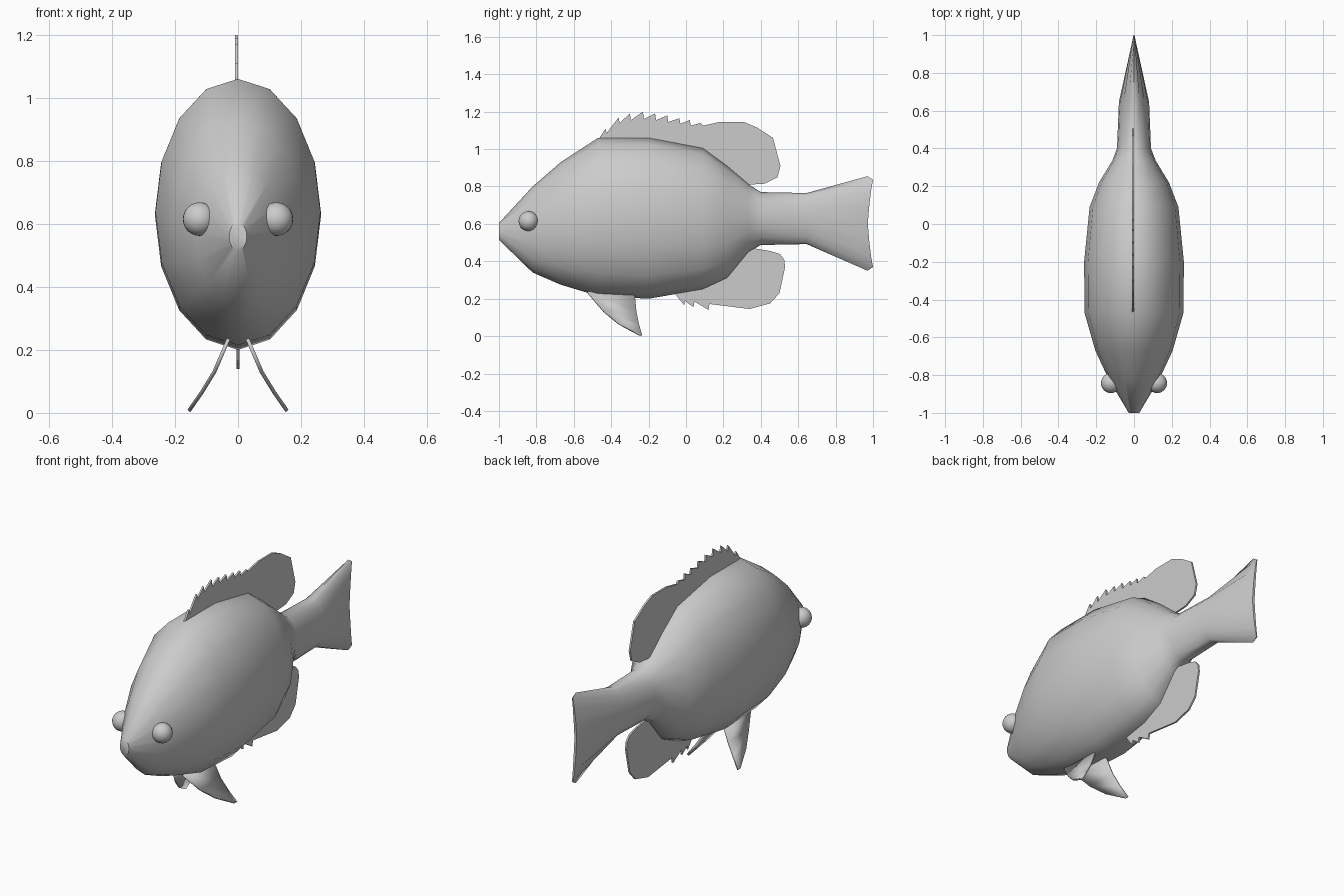
import bpy, bmesh
from math import sin, cos, pi, radians

if "Cube" in bpy.data.objects:
    bpy.data.objects.remove(bpy.data.objects["Cube"])


def make(name, bm, smooth=None):
    bmesh.ops.recalc_face_normals(bm, faces=bm.faces[:])
    me = bpy.data.meshes.new(name)
    bm.to_mesh(me)
    bm.free()
    ob = bpy.data.objects.new(name, me)
    bpy.context.collection.objects.link(ob)
    if smooth:
        bpy.ops.object.select_all(action='DESELECT')
        ob.select_set(True)
        bpy.context.view_layer.objects.active = ob
        bpy.ops.object.shade_smooth_by_angle(angle=radians(smooth))
    return ob


def plate(name, profile, x, t):
    # flat fin: side outline (y, z) given a thickness in x
    bm = bmesh.new()
    face = bm.faces.new([bm.verts.new((x - t / 2, y, z)) for y, z in profile])
    new = bmesh.ops.extrude_face_region(bm, geom=[face])["geom"]
    bmesh.ops.translate(bm, vec=(t, 0, 0),
                        verts=[g for g in new if isinstance(g, bmesh.types.BMVert)])
    bmesh.ops.triangulate(bm, faces=[f for f in bm.faces if len(f.verts) > 4])
    return make(name, bm)


# body and tail: 16-sided oval rings (y, top, bottom, half width)
SIDES = 16
rings = [(-1.0, .605, .515, .028), (-.82, .80, .34, .135), (-.67, .93, .275, .205),
         (-.47, 1.06, .215, .262), (-.2, 1.06, .2, .264), (.09, 1.005, .25, .235),
         (.22, .91, .31, .185), (.335, .812, .45, .115), (.4, .77, .487, .09),
         (.645, .765, .492, .08), (.97, .855, .35, .007)]
tail_edge = [.97, 1.0, .99, .98, .972]   # notched tail end, tip to middle
bm = bmesh.new()
loops = []
for i, (y, top, bot, w) in enumerate(rings):
    loop = []
    for k in range(SIDES):
        a = 2 * pi * k / SIDES
        q = min(k % 8, 8 - k % 8)
        yy = tail_edge[q] if i == len(rings) - 1 else y
        z = (top + bot) / 2 + (top - bot) / 2 * cos(a)
        loop.append(bm.verts.new((w * sin(a), yy, z)))
    loops.append(loop)
for a, b in zip(loops, loops[1:]):
    for k in range(SIDES):
        n = (k + 1) % SIDES
        bm.faces.new((a[k], a[n], b[n], b[k]))
bm.faces.new(loops[0])
# close the tail end with strips across its thickness
end = loops[-1]
for k in range(SIDES // 2):
    quad = [end[k], end[k + 1], end[(-k - 1) % SIDES], end[-k % SIDES]]
    bm.faces.new(list(dict.fromkeys(quad)))
make("body", bm, 50)

# back fin with spines
plate("dorsal_fin", [
    (-.47, 1.05), (-.43, 1.11), (-.425, 1.085), (-.36, 1.17), (-.355, 1.14),
    (-.3, 1.19), (-.295, 1.155), (-.23, 1.2), (-.225, 1.16), (-.165, 1.19),
    (-.16, 1.155), (-.1, 1.18), (-.095, 1.145), (-.035, 1.165), (-.03, 1.135),
    (.02, 1.155), (.025, 1.125), (.08, 1.14), (.09, 1.125), (.18, 1.145),
    (.31, 1.145), (.38, 1.115), (.465, 1.06), (.505, .91), (.49, .85),
    (.42, .815), (.34, .81), (.2, .85), (-.2, 1.0)], -.005, .01)

# belly fin with spines
plate("anal_fin", [
    (-.07, .24), (-.01, .165), (-.005, .188), (.04, .155), (.045, .185),
    (.12, .14), (.125, .172), (.34, .145), (.45, .175), (.5, .23),
    (.53, .37), (.525, .41), (.5, .44), (.45, .455), (.36, .47), (.2, .4),
    (.05, .3)], 0, .01)

# paired lower fins: curved tapering sheets (x, z, front y, back y)
rows = [(.03, .235, -.53, -.275), (.075, .13, -.44, -.265),
        (.115, .065, -.36, -.252), (.156, .006, -.25, -.236)]
for side, label in ((1, "right"), (-1, "left")):
    bm = bmesh.new()
    pairs = [[bm.verts.new((side * x, y, z)) for y in (y0, y1)] for x, z, y0, y1 in rows]
    for a, b in zip(pairs, pairs[1:]):
        bm.faces.new((a[0], a[1], b[1], b[0]))
    fin = make(label + "_pelvic_fin", bm, 40)
    mod = fin.modifiers.new("thickness", 'SOLIDIFY')
    mod.thickness, mod.offset = .012, 0

    # eyes
    bm = bmesh.new()
    bmesh.ops.create_uvsphere(bm, u_segments=24, v_segments=14, radius=.053)
    bmesh.ops.translate(bm, vec=(side * .122, -.842, .615), verts=bm.verts[:])
    make(label + "_eye", bm, 60)
